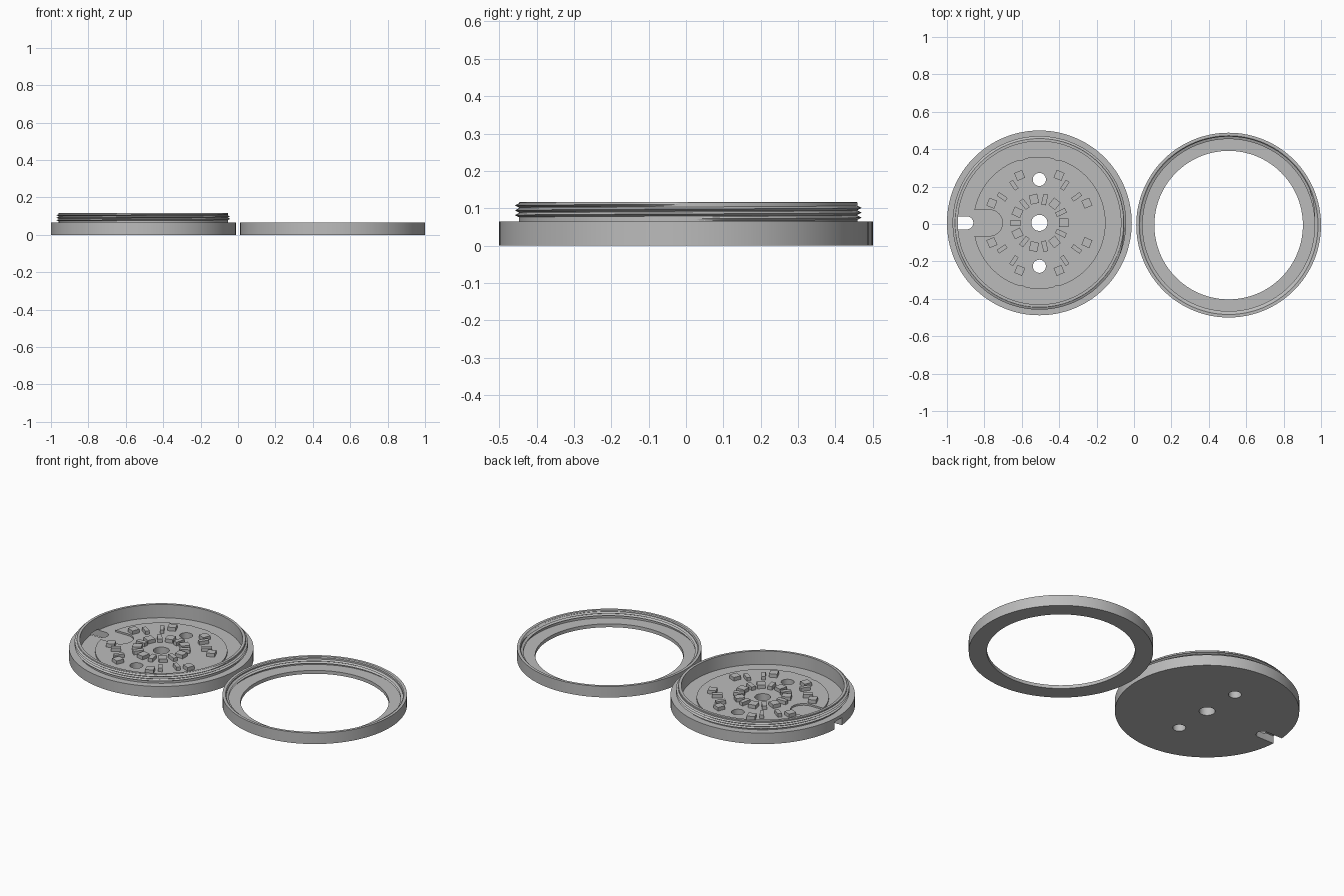
import bpy, bmesh
from math import sin, cos, pi, radians
from mathutils import Matrix, Vector

if "Cube" in bpy.data.objects:
    bpy.data.objects.remove(bpy.data.objects["Cube"])

grey = bpy.data.materials.new("neutral grey")
grey.use_nodes = True
COLOUR = (0.5, 0.5, 0.5, 1)
grey.diffuse_color = COLOUR
grey.node_tree.nodes["Principled BSDF"].inputs["Base Color"].default_value = COLOUR

BASE = Vector((-0.506, 0.006, 0))
RING = Vector((0.506, -0.006, 0))
SEG = 128


def finish(name, bm, origin):
    bmesh.ops.recalc_face_normals(bm, faces=bm.faces)
    mesh = bpy.data.meshes.new(name)
    bm.to_mesh(mesh)
    bm.free()
    mesh.materials.append(grey)
    ob = bpy.data.objects.new(name, mesh)
    ob.location = origin
    bpy.context.collection.objects.link(ob)
    return ob


def activate(ob):
    bpy.ops.object.select_all(action='DESELECT')
    ob.select_set(True)
    bpy.context.view_layer.objects.active = ob


def smooth(ob):
    activate(ob)
    bpy.ops.object.shade_smooth_by_angle(angle=radians(30))


def lathe(name, profile, origin):
    """Revolve an (r, z) outline; points at r = 0 close on the axis."""
    bm = bmesh.new()
    vs = [bm.verts.new((r, 0, z)) for r, z in profile]
    n = len(vs)
    edges = [bm.edges.new((vs[i], vs[(i + 1) % n])) for i in range(n)
             if profile[i][0] or profile[(i + 1) % n][0]]
    bmesh.ops.spin(bm, geom=vs + edges, cent=(0, 0, 0), axis=(0, 0, 1),
                   angle=2 * pi, steps=SEG, use_duplicate=False)
    bmesh.ops.remove_doubles(bm, verts=bm.verts, dist=1e-5)
    return finish(name, bm, origin)


def prism(name, outline, z0, z1, origin):
    """Extrude a flat outline upward."""
    bm = bmesh.new()
    face = bm.faces.new([bm.verts.new((x, y, z0)) for x, y in outline])
    up = bmesh.ops.extrude_face_region(bm, geom=[face])["geom"]
    bmesh.ops.translate(bm, vec=(0, 0, z1 - z0),
                        verts=[v for v in up if isinstance(v, bmesh.types.BMVert)])
    return finish(name, bm, origin)


def helix(name, r_root, r_crest, z0, z1, pitch, origin):
    """Triangular screw thread that fades out at both ends."""
    bm = bmesh.new()
    count = int((z1 - z0) / pitch * SEG)
    half = pitch * 0.48
    rows = []
    for i in range(count + 1):
        a, z = 2 * pi * i / SEG, z0 + pitch * i / SEG
        fade = min(1, i / 8, (count - i) / 8)
        crest = r_root + (r_crest - r_root) * max(fade, 0.02)
        rows.append([bm.verts.new((r * cos(a), r * sin(a), z + dz))
                     for r, dz in ((r_root, -half), (crest, 0), (r_root, half))])
    for p, q in zip(rows, rows[1:]):
        for k in range(3):
            m = (k + 1) % 3
            bm.faces.new((p[k], p[m], q[m], q[k]))
    bm.faces.new(rows[0])
    bm.faces.new(rows[-1])
    smooth(finish(name, bm, origin))


def disc(r, x=0, y=0, n=48):
    return [(x + r * cos(2 * pi * i / n), y + r * sin(2 * pi * i / n)) for i in range(n)]


def slot(x_out, x_in, r):
    """Outline open to -x, with a round end at x_in."""
    arc = [(x_in - r + r * cos(t), r * sin(t))
           for t in (pi * (i / 16 - 0.5) for i in range(17))]
    return [(x_out, -r)] + arc + [(x_out, r)]


def cut(ob, outline, z0, z1):
    cutter = prism("cutter", outline, z0, z1, ob.location)
    cutter.hide_render = True
    bpy.context.view_layer.update()
    mod = ob.modifiers.new("cut", 'BOOLEAN')
    mod.operation, mod.solver, mod.object = 'DIFFERENCE', 'EXACT', cutter
    activate(ob)
    bpy.ops.object.modifier_apply(modifier=mod.name)
    bpy.data.objects.remove(cutter)


# Cup-shaped base with a flange and a threaded upper wall
FLOOR, BOARD = 0.038, 0.048
base = lathe("base_cup", [(0, 0), (0.494, 0), (0.494, 0.065), (0.453, 0.065),
                          (0.453, 0.115), (0.451, 0.117), (0.436, 0.117),
                          (0.436, FLOOR), (0, FLOOR)], BASE)
helix("base_thread", 0.452, 0.464, 0.072, 0.111, 0.013, BASE)

# Circuit board: disc with flattened ends that carry a short tab
outline = []
for x, y in disc(0.354, n=96):
    limit = 0.35 if abs(x) < 0.078 else 0.335
    outline.append((x, max(-limit, min(limit, y))))
board = prism("circuit_board", outline, FLOOR - 0.002, BOARD, BASE)
cut(board, slot(-0.5, -0.197, 0.07), 0, 0.1)

# Centre hole, screw holes and cable channel
for part in (base, board):
    cut(part, disc(0.043), -0.1, 0.1)
    for y in (-0.232, 0.232):
        cut(part, disc(0.035, 0, y), -0.1, 0.1)
cut(base, slot(-0.6, -0.353, 0.035), -0.1, 0.045)
smooth(base)
smooth(board)


# Components on the board, one object per group
def chips(name, places, height):
    """places: (angle in degrees, radius, radial size, width)"""
    bm = bmesh.new()
    for angle, r, length, width in places:
        place = (Matrix.Rotation(radians(angle), 4, 'Z')
                 @ Matrix.Translation((r, 0, BOARD + height / 2 - 0.001))
                 @ Matrix.Diagonal((length, width, height, 1)))
        bmesh.ops.create_cube(bm, size=1, matrix=place)
    finish(name, bm, BASE)


step = 360 / 7
chips("inner_lamps", [(i * step, 0.13, 0.05, 0.045) for i in range(7)], 0.022)
chips("inner_resistors", [(180 + i * step, 0.128, 0.058, 0.026) for i in range(7)], 0.022)
chips("outer_lamps", [(22.5 + i * 45, 0.275, 0.045, 0.045) for i in range(8)], 0.022)
chips("outer_resistors", [(q * 180 + s * a, 0.243, 0.055, 0.023)
                          for q in (0, 1) for s in (-1, 1) for a in (35, 56)], 0.022)

# Screw-on retaining ring with an inner ledge
ring = lathe("retaining_ring", [(0.397, 0), (0.494, 0), (0.494, 0.065), (0.478, 0.065),
                                (0.473, 0.06), (0.473, 0.02), (0.397, 0.02)], RING)
smooth(ring)
helix("ring_thread", 0.474, 0.46, 0.028, 0.055, 0.013, RING)
